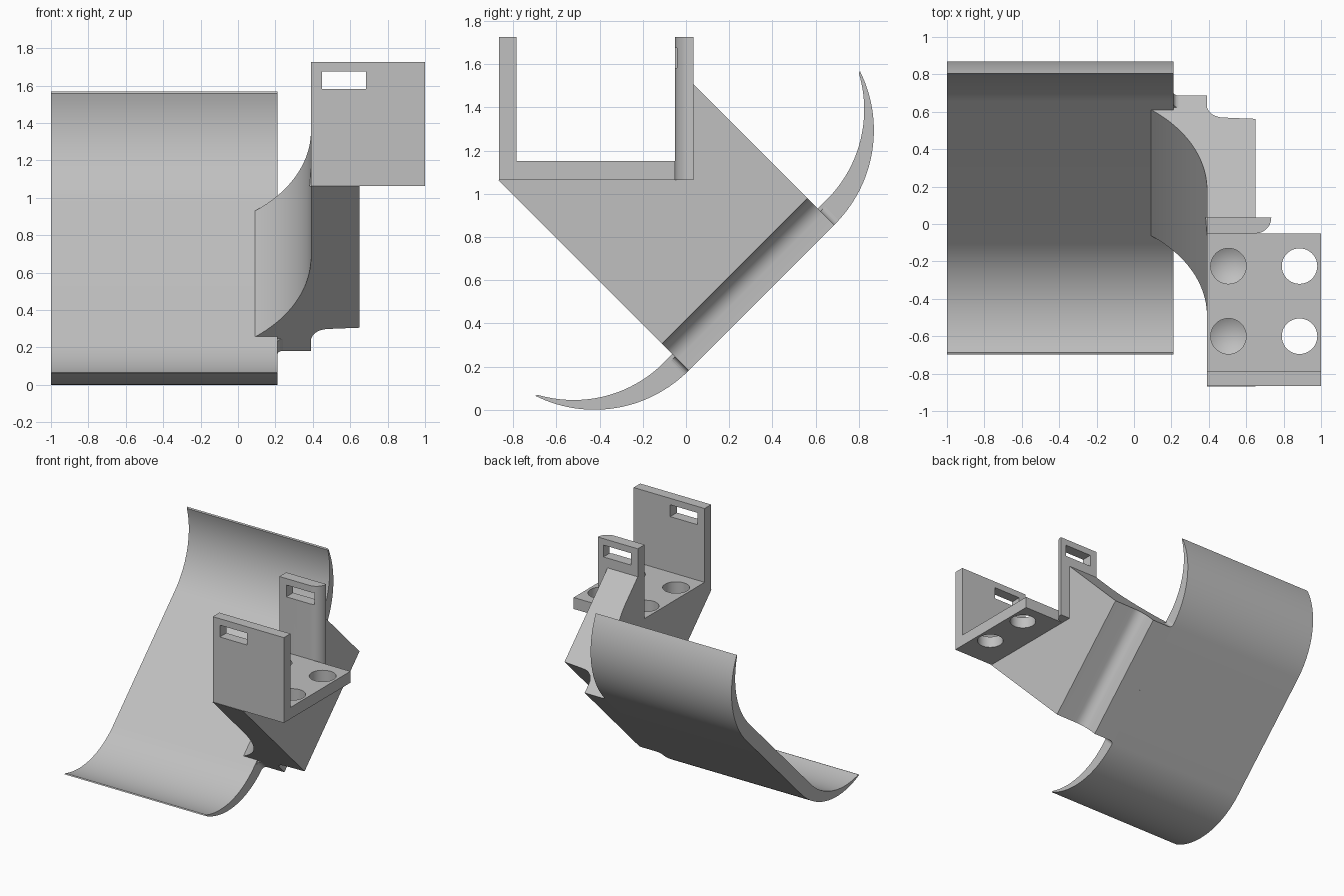
import bpy, bmesh
from math import sin, cos, radians, sqrt, asin, degrees
from mathutils import Vector

cube = bpy.data.objects.get("Cube")
if cube:
    bpy.data.objects.remove(cube, do_unlink=True)

grey = bpy.data.materials.new("plain grey")
grey.use_nodes = True
grey.diffuse_color = (0.53, 0.53, 0.53, 1)
grey.node_tree.nodes["Principled BSDF"].inputs["Base Color"].default_value = grey.diffuse_color


def finish(name, bm):
    bmesh.ops.recalc_face_normals(bm, faces=bm.faces)
    mesh = bpy.data.meshes.new(name)
    bm.to_mesh(mesh)
    bm.free()
    mesh.materials.append(grey)
    obj = bpy.data.objects.new(name, mesh)
    bpy.context.collection.objects.link(obj)
    return obj


def prism(name, ring, sweep):
    """Extrude a closed ring of points along a vector."""
    bm = bmesh.new()
    face = bm.faces.new([bm.verts.new(p) for p in ring])
    new = bmesh.ops.extrude_face_region(bm, geom=[face])["geom"]
    verts = [g for g in new if isinstance(g, bmesh.types.BMVert)]
    bmesh.ops.translate(bm, verts=verts, vec=sweep)
    return finish(name, bm)


def box(name, x0, x1, y0, y1, z0, z1):
    ring = [(x0, y0, z0), (x1, y0, z0), (x1, y1, z0), (x0, y1, z0)]
    return prism(name, ring, (0, 0, z1 - z0))


def arc(cx, cy, r, start, end, steps):
    angles = [radians(start + (end - start) * i / steps) for i in range(steps + 1)]
    return [(cx + r * cos(a), cy + r * sin(a)) for a in angles]


def tilted(x, u, v):
    """Frame turned 45 degrees: u runs along the trough floor, v is its normal."""
    return Vector((x, (u - v) / sqrt(2), (u + v) / sqrt(2)))


def drill(x, y, bottom, tip):
    bm = bmesh.new()
    bmesh.ops.create_cone(bm, cap_ends=True, segments=40, radius1=0.095, radius2=0.095, depth=1)
    for v in bm.verts:
        v.co = (v.co.x + x, v.co.y + y, bottom if v.co.z < 0 else 1.3)
    if tip:
        bm.normal_update()
        low = [f for f in bm.faces if f.normal.z < -0.9]
        bmesh.ops.poke(bm, faces=low)["verts"][0].co.z = bottom - tip
    return finish("drill_cutter", bm)


def cut(obj, cutter):
    mod = obj.modifiers.new("cut", "BOOLEAN")
    mod.operation = "DIFFERENCE"
    mod.object = cutter
    bpy.context.view_layer.objects.active = obj
    bpy.ops.object.modifier_apply(modifier=mod.name)


# Curved trough: one lip, then its mirror across the tilted axis
lip = arc(-0.424, 0.614, 0.614, -45, -116.5, 28) + arc(-0.52, 0.635, 0.59, -106.5, -45, 26)
profile = lip + [(0.87 - z, 0.87 - y) for y, z in reversed(lip)]
trough = prism("trough", [(-1, y, z) for y, z in profile], (1.21, 0, 0))

# Arm: sweeping inner fillet, small outer fillet, extruded along the trough floor
U0, U1 = 0.137, 1.09
start = -degrees(asin(0.63 / 0.76))
section = arc(-0.37, 0.83, 0.76, start, 0, 24)
section += [(0.39, 1.5), (0.65, 1.5), (0.65, 0.295), (0.52, 0.288)]
section += arc(0.48, 0.195, 0.09, 90, 180, 8)
section += [(0.39, 0.12), (0.21, 0.12), (0.21, 0.2)]
arm = prism("arm", [tilted(x, U0, v) for x, v in section], tilted(0, U1 - U0, 0))

# Small corner fillets where the trough ends meet the arm foot
for name, u, side in (("lower_corner_fillet", U0, -1), ("upper_corner_fillet", U1, 1)):
    corner = [(0.21, u)] + arc(0.24, u + side * 0.03, 0.03, -side * 90, -side * 180, 6)
    prism(name, [tilted(x, w, 0.12) for x, w in corner], tilted(0, 0, 0.09))

# Bracket: shelf, front plate and round-edged back plate
Z0, Z1 = 1.063, 1.725
shelf = box("shelf", 0.39, 1, -0.785, -0.05, Z0, 1.152)
front_plate = box("front_plate", 0.39, 1, -0.866, -0.785, Z0, Z1)
outline = [(0.39, 0.034), (0.39, -0.05)] + arc(0.65, 0.034, 0.084, -90, 0, 12)
back_plate = prism("back_plate", [(x, y, Z0) for x, y in outline], (0, 0, Z1 - Z0))

# Clear the arm above the shelf, then cut strap slots and drilled holes
cutters = [box("clearance_cutter", -1, 2, -3, 0.034, Z0, 4)]
cut(arm, cutters[0])
slot = box("slot_cutter", 0.45, 0.685, -1, 0.5, 1.583, 1.675)
cutters.append(slot)
for plate in (front_plate, back_plate):
    cut(plate, slot)
for y in (-0.225, -0.6):
    blind = drill(0.505, y, 1.02, 0.055)
    through = drill(0.885, y, 0.8, 0)
    for target, tool in ((shelf, blind), (arm, blind), (shelf, through)):
        cut(target, tool)
    cutters += [blind, through]
for c in cutters:
    bpy.data.objects.remove(c, do_unlink=True)

# Smooth curved walls, crisp edges
bpy.ops.object.select_all(action="DESELECT")
for obj in (trough, arm, shelf, back_plate):
    obj.select_set(True)
bpy.context.view_layer.objects.active = trough
bpy.ops.object.shade_smooth_by_angle(angle=radians(30))
